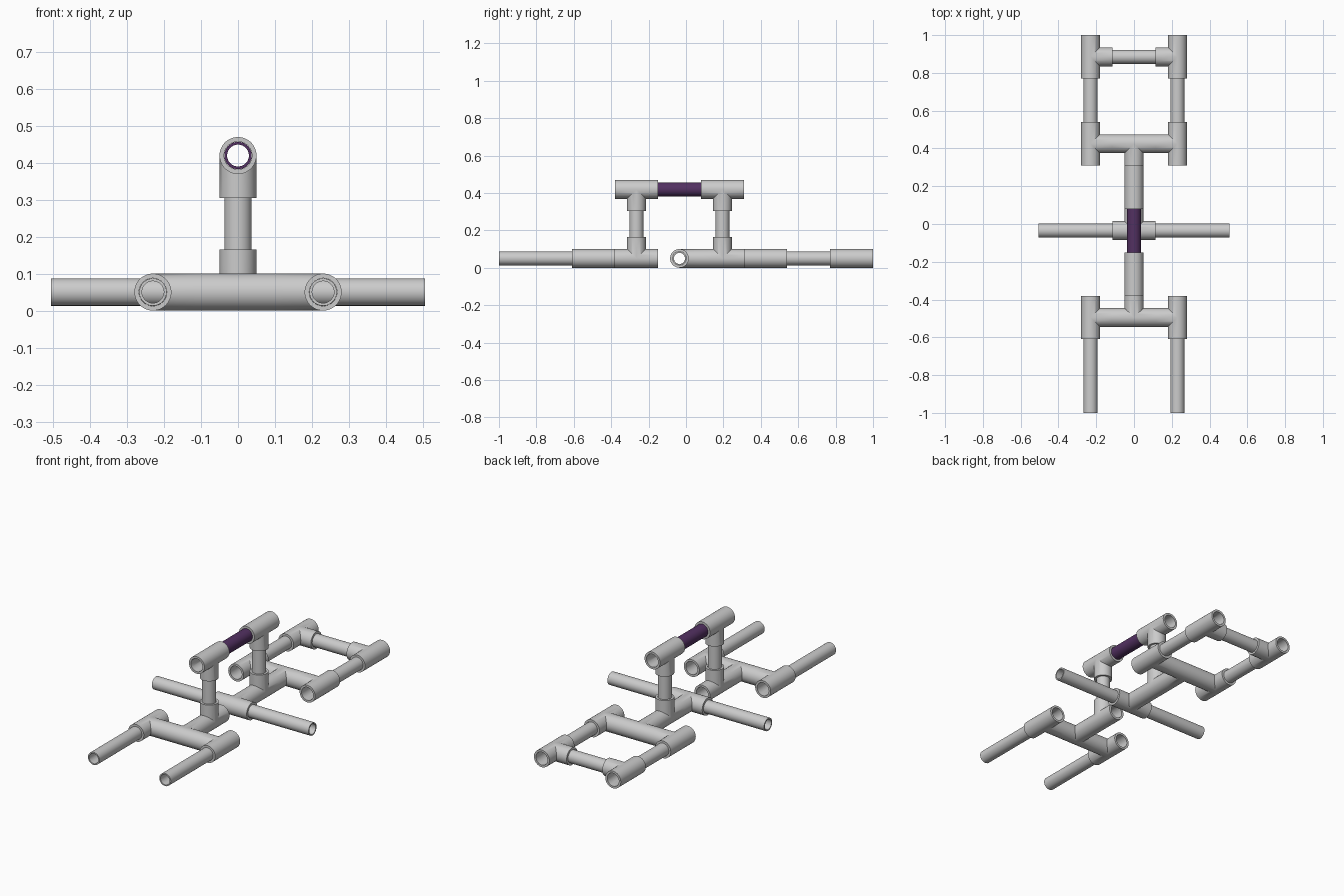
import bpy, bmesh, math
from mathutils import Vector

if "Cube" in bpy.data.objects:
    bpy.data.objects.remove(bpy.data.objects["Cube"])

N = 48                       # sides of every round part
R, BORE = 0.05, 0.0375       # fitting outer radius and socket radius
PR, PI = 0.037, 0.0295       # pipe outer and inner radius
L = 0.115                    # fitting half length / branch length
INS = 0.06                   # pipe insertion into a socket
Z0, Z1 = 0.05, 0.419         # floor and handle heights
X = Vector((1, 0, 0))
Y = Vector((0, 1, 0))
Z = Vector((0, 0, 1))


def finish(name, bm, mat=None):
    bmesh.ops.remove_doubles(bm, verts=bm.verts, dist=1e-5)
    bmesh.ops.recalc_face_normals(bm, faces=bm.faces)
    me = bpy.data.meshes.new(name)
    bm.to_mesh(me)
    bm.free()
    ob = bpy.data.objects.new(name, me)
    bpy.context.collection.objects.link(ob)
    if mat:
        me.materials.append(mat)
    bpy.context.view_layer.objects.active = ob
    ob.select_set(True)
    bpy.ops.object.shade_smooth_by_angle(angle=math.radians(35))
    ob.select_set(False)
    return ob


def quad(bm, pts):
    # skips corners that coincide
    out = []
    for p in pts:
        if all((p - q).length > 1e-6 for q in out):
            out.append(p)
    if len(out) > 2:
        bm.faces.new([bm.verts.new(p) for p in out])


def tee(name, c, run, stem):
    """Hollow tee: the mitred branch meets the run where stem depth = |run offset|."""
    c, w = Vector(c), run.cross(stem)
    bm = bmesh.new()

    def rows(r, k):
        a = 2 * math.pi * k / N
        u, v = r * math.cos(a), r * math.sin(a)
        m = max(u, 0)
        off = c + stem * u + w * v
        base = c + run * u + w * v
        return [off - run * L, off - run * m, off + run * m, off + run * L,
                base + stem * abs(u), base + stem * L]

    for k in range(N):
        o0, o1 = rows(R, k), rows(R, k + 1)
        i0, i1 = rows(BORE, k), rows(BORE, k + 1)
        for a, b in ((o0, o1), (i0, i1)):
            for j in (0, 2, 4):
                quad(bm, [a[j], a[j + 1], b[j + 1], b[j]])
        for j in (0, 3, 5):          # end rims
            quad(bm, [o0[j], o1[j], i1[j], i0[j]])
    return finish(name, bm)


def pipe(name, a, b, mat=None):
    a, b = Vector(a), Vector(b)
    d = (b - a).normalized()
    u = d.orthogonal().normalized()
    w = d.cross(u)
    bm = bmesh.new()

    def ring(k):
        t = 2 * math.pi * k / N
        n = u * math.cos(t) + w * math.sin(t)
        return [a + n * PR, b + n * PR, b + n * PI, a + n * PI]

    for k in range(N):
        p, q = ring(k), ring(k + 1)
        for j in range(4):
            quad(bm, [p[j], p[(j + 1) % 4], q[(j + 1) % 4], q[j]])
    return finish(name, bm, mat)


purple = bpy.data.materials.new("purple_grip")
purple.diffuse_color = (0.085, 0.03, 0.12, 1)
purple.use_nodes = True
purple.node_tree.nodes["Principled BSDF"].inputs["Base Color"].default_value = purple.diffuse_color

# Handle: two uprights joined by a coloured grip
FY, BY = -0.265, 0.195
for n, y in (("front", FY), ("back", BY)):
    tee(n + "_spine_tee", (0, y, Z0), Y, Z)
    tee(n + "_handle_tee", (0, y, Z1), Y, -Z)
    pipe(n + "_upright", (0, y, Z0 + L - INS), (0, y, Z1 - L + INS))
pipe("handle_grip", (0, FY + L - INS, Z1), (0, BY - L + INS, Z1), purple)

# Middle cross arms
MY = -0.035
tee("middle_tee", (0, MY, Z0), X, Y)
pipe("middle_joiner", (0, MY + L - INS, Z0), (0, MY + L + INS, Z0))

# Front and back crossbars
CF, CB, CE = -0.495, 0.425, 0.885
tee("front_cross_tee", (0, CF, Z0), X, Y)
tee("back_cross_tee", (0, CB, Z0), X, -Y)
pipe("front_joiner", (0, CF + L - INS, Z0), (0, CF + L + INS, Z0))
pipe("back_joiner", (0, CB - L - INS, Z0), (0, CB - L + INS, Z0))

# Left and right sides
for n, s in (("left", -1), ("right", 1)):
    x = 0.23 * s
    pipe(n + "_arm", (s * (L - INS), MY, Z0), (s * 0.505, MY, Z0))
    for part, y in (("front", CF), ("back", CB), ("end", CE)):
        tee(f"{n}_{part}_side_tee", (x, y, Z0), Y, X * -s)
    for part, y in (("front", CF), ("back", CB)):
        pipe(f"{n}_{part}_cross_joiner", (s * (L - INS), y, Z0), (s * (L + INS), y, Z0))
    pipe(n + "_front_leg", (x, -1, Z0), (x, CF - L + INS, Z0))
    pipe(n + "_back_rail", (x, CB + L - INS, Z0), (x, CE - L + INS, Z0))

# Rear crossbar, seated right through the end tees
pipe("rear_crossbar", (-0.26, CE, Z0), (0.26, CE, Z0))
